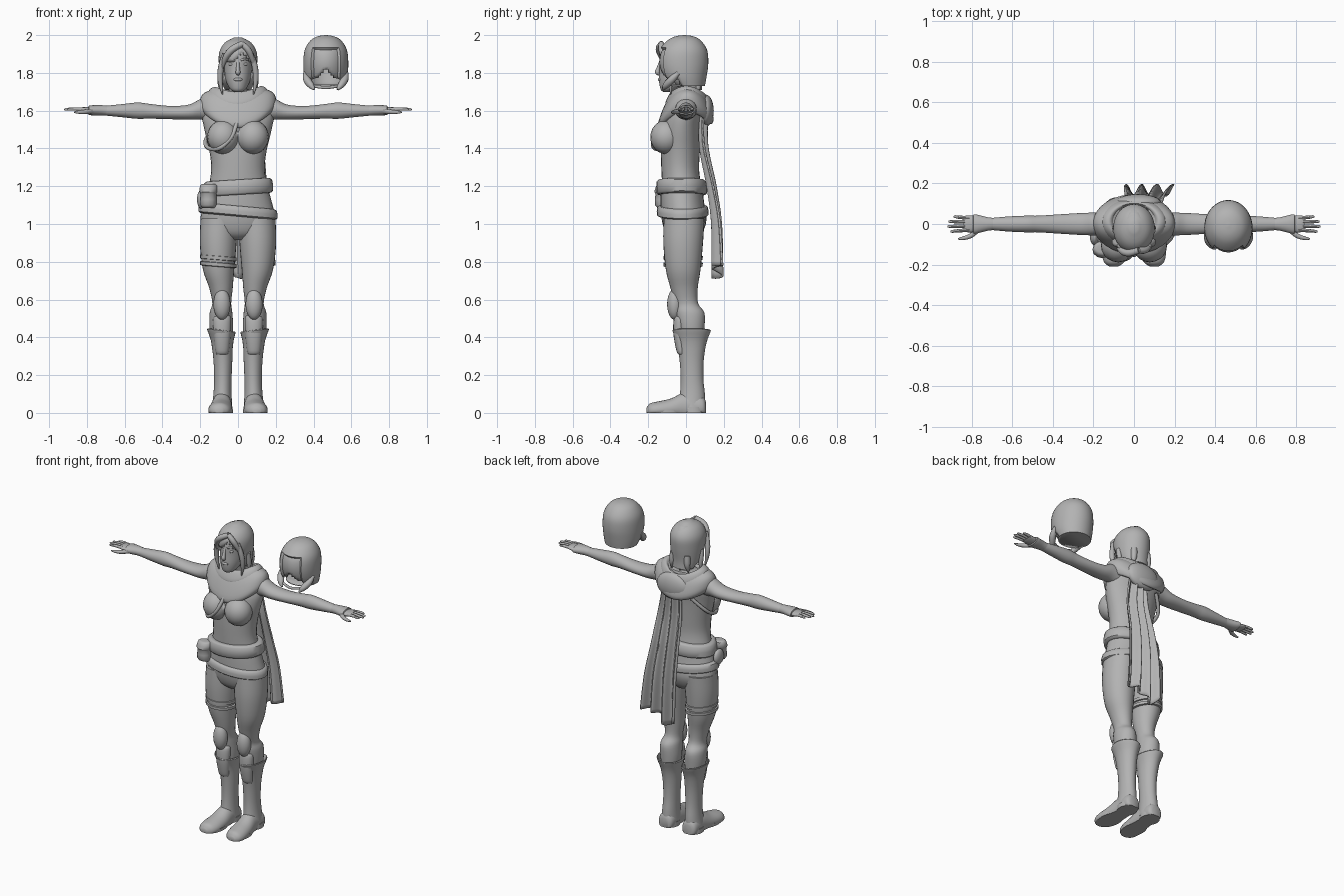
import bpy, bmesh, math
from mathutils import Vector

grey = bpy.data.materials.new("plain_grey")
grey.diffuse_color = (0.45, 0.45, 0.45, 1)


def finish(name, bm, mirror=False, thick=0, angle=45):
    bmesh.ops.recalc_face_normals(bm, faces=bm.faces)
    me = bpy.data.meshes.new(name)
    bm.to_mesh(me)
    bm.free()
    me.materials.append(grey)
    me.shade_smooth()
    me.set_sharp_from_angle(angle=math.radians(angle))
    ob = bpy.data.objects.new(name, me)
    bpy.context.collection.objects.link(ob)
    if thick:
        m = ob.modifiers.new("thickness", 'SOLIDIFY')
        m.thickness = thick
    if mirror:
        ob.modifiers.new("mirror", 'MIRROR')
    return ob


def spline(rows, steps=4):
    """Catmull-Rom through tuples of numbers."""
    rows = [Vector(r) for r in rows]
    out = []
    for i in range(len(rows) - 1):
        a, b, c, d = rows[max(i - 1, 0)], rows[i], rows[i + 1], rows[min(i + 2, len(rows) - 1)]
        for k in range(steps):
            t = k / steps
            out.append(0.5 * (2 * b + (c - a) * t + (2 * a - 5 * b + 4 * c - d) * t * t
                              + (3 * b - a - 3 * c + d) * t ** 3))
    return out + [rows[-1]]


def loft(name, rings, axis='z', n=28, cap=True, warp=None, edit=None, steps=4, **kw):
    """Elliptical rings: (position on axis, centre a, centre b, radius a, radius b)."""
    bm = bmesh.new()
    loops = []
    for t, ca, cb, ra, rb in spline(rings, steps):
        loop = []
        for i in range(n):
            w = 2 * math.pi * i / n
            a, b = ca + ra * math.cos(w), cb + rb * math.sin(w)
            co = Vector({'z': (a, b, t), 'x': (t, a, b), 'y': (a, t, b)}[axis])
            if warp:
                warp(co)
            loop.append(bm.verts.new(co))
        loops.append(loop)
    for p, q in zip(loops, loops[1:]):
        for i in range(n):
            j = (i + 1) % n
            bm.faces.new((p[i], p[j], q[j], q[i]))
    if cap:
        bm.faces.new(loops[0])
        bm.faces.new(loops[-1])
    if edit:
        bmesh.ops.recalc_face_normals(bm, faces=bm.faces)
        edit(bm)
    return finish(name, bm, **kw)


def ball(name, pos, size, **kw):
    bm = bmesh.new()
    bmesh.ops.create_uvsphere(bm, u_segments=20, v_segments=12, radius=1)
    for v in bm.verts:
        v.co = Vector(pos) + v.co * Vector(size)
    return finish(name, bm, **kw)


def tube(name, pts, n=10, **kw):
    """Round sweep through (x, y, z, radius)."""
    bm = bmesh.new()
    path = spline(pts, 5)
    loops = []
    for i, p in enumerate(path):
        d = (path[min(i + 1, len(path) - 1)] - path[max(i - 1, 0)]).to_3d().normalized()
        u = d.cross(Vector((0.31, 0.9, 0.2))).normalized()
        v = d.cross(u)
        loops.append([bm.verts.new(p.to_3d() + p[3] * (u * math.cos(w) + v * math.sin(w)))
                      for w in (2 * math.pi * k / n for k in range(n))])
    for p, q in zip(loops, loops[1:]):
        for i in range(n):
            bm.faces.new((p[i], p[(i + 1) % n], q[(i + 1) % n], q[i]))
    bm.faces.new(loops[0])
    bm.faces.new(loops[-1])
    return finish(name, bm, **kw)


def tilt(slope, x0=0):
    def f(co):
        co.z += slope * (co.x - x0)
    return f


# torso, bust and hips
loft("torso", [(1.18, 0, -.02, .16, .105), (1.28, 0, -.03, .142, .1), (1.38, 0, -.03, .15, .103),
               (1.5, 0, -.025, .178, .105), (1.58, 0, -.01, .19, .1), (1.65, 0, .01, .17, .08),
               (1.69, 0, .02, .09, .06)])
ball("bust", (.078, -.105, 1.46), (.085, .084, .09), mirror=True)
loft("hips", [(1.22, 0, -.025, .15, .11), (1.12, 0, -.02, .178, .115), (1.02, 0, -.01, .198, .118),
              (.95, 0, -.01, .16, .095), (.915, 0, -.005, .05, .06)])

# belts, pouch and straps
loft("upper_belt", [(1.155, 0, -.022, .165, .12), (1.165, 0, -.022, .186, .134), (1.225, 0, -.025, .18, .13),
                    (1.235, 0, -.025, .155, .115)], warp=tilt(.06), steps=2)
loft("lower_belt", [(1.04, 0, -.018, .19, .12), (1.048, 0, -.018, .21, .136), (1.088, 0, -.018, .205, .134),
                    (1.096, 0, -.018, .185, .12)], warp=tilt(-.09), steps=2)
loft("pouch", [(1.085, -.155, -.125, .03, .02), (1.1, -.157, -.128, .042, .036), (1.16, -.157, -.126, .042, .036),
               (1.17, -.157, -.126, .048, .042), (1.205, -.155, -.12, .045, .036), (1.212, -.155, -.12, .03, .02)],
     n=12, steps=2)
ball("side_pouch", (-.195, -.06, 1.13), (.022, .045, .05))
tube("chest_strap", [(-.1, .085, 1.54, .011), (-.168, .02, 1.45, .011), (-.16, -.075, 1.405, .011),
                     (-.1, -.165, 1.4, .011), (-.035, -.17, 1.46, .011), (-.005, -.135, 1.54, .011)])
for z in (.82, .785):
    loft("thigh_band", [(z - .012, -.104, -.015, .086, .094), (z - .009, -.104, -.015, .096, .103),
                        (z + .009, -.104, -.015, .097, .104), (z + .012, -.104, -.015, .086, .094)],
         warp=tilt(-.08, -.1), steps=1)

# arms, cuffs and hands
loft("arm", [(.12, .0, 1.6, .055, .06), (.19, .0, 1.608, .056, .056), (.26, .0, 1.592, .054, .04),
             (.36, .0, 1.59, .048, .035), (.47, .0, 1.597, .041, .039), (.53, .0, 1.6, .041, .043),
             (.62, .0, 1.6, .037, .034), (.72, 0, 1.6, .028, .024), (.76, 0, 1.6, .026, .02)], 'x', mirror=True)
loft("glove_cuff", [(.69, 0, 1.6, .03, .026), (.72, 0, 1.602, .033, .027), (.765, 0, 1.602, .044, .027),
                    (.79, 0, 1.602, .048, .024), (.792, 0, 1.602, .03, .014)], 'x', mirror=True, steps=2)
loft("palm", [(.74, 0, 1.6, .026, .018), (.79, 0, 1.602, .04, .017), (.825, .001, 1.605, .041, .013),
              (.84, .001, 1.606, .034, .008)], 'x', mirror=True)
for i, tip in enumerate((.89, .915, .92, .905)):
    y = .033 - .022 * i
    loft("finger", [(.81, y * .9, 1.606, .009, .01), (.86, y, 1.609, .0085, .009), (tip - .01, y * 1.1, 1.607, .007, .007),
                    (tip, y * 1.1, 1.606, .003, .003)], 'x', n=8, mirror=True, steps=2)
tube("thumb", [(.77, -.03, 1.597, .013), (.805, -.058, 1.594, .012), (.84, -.07, 1.592, .009), (.868, -.073, 1.592, .004)],
     mirror=True)

# legs, knee pads and boots
loft("leg", [(1.03, .1, -.01, .098, .108), (.9, .105, -.015, .097, .105), (.76, .103, -.015, .083, .092),
             (.66, .09, -.01, .062, .072), (.58, .086, .002, .05, .062), (.53, .09, .02, .06, .077),
             (.45, .088, .028, .062, .07), (.35, .084, .03, .048, .06)], mirror=True)
ball("knee_pad", (.085, -.06, .575), (.045, .04, .082), mirror=True)
loft("boot", [(.33, .082, .03, .045, .06), (.43, .088, .03, .066, .093), (.436, .088, .03, .075, .101),
              (.425, .088, .03, .073, .098), (.37, .084, .03, .058, .078), (.28, .08, .03, .05, .064),
              (.18, .08, .032, .046, .06), (.1, .082, .034, .048, .066), (.02, .085, .03, .055, .073)],
     warp=lambda co: tilt(.12, .088)(co) if co.z > .36 else None, mirror=True, steps=3)
loft("boot_tongue", [(.31, .084, -.02, .03, .02), (.33, .084, -.025, .036, .026), (.42, .084, -.035, .045, .032),
                     (.5, .084, -.03, .047, .034), (.52, .084, -.025, .03, .02)], n=16, mirror=True)


def grounded(co):
    co.z = max(co.z, 0)


loft("foot", [(.105, .085, .02, .03, .04), (.085, .085, .03, .05, .06), (0, .085, .03, .053, .08),
              (-.08, .09, .02, .061, .056), (-.15, .095, .015, .062, .045), (-.19, .098, .012, .048, .038),
              (-.21, .1, .01, .02, .015)], 'y', warp=grounded, mirror=True)
loft("sole_front", [(0, .091, -.11, .064, .098), (.018, .091, -.11, .064, .098)], steps=1, mirror=True)
loft("heel", [(0, .086, .04, .058, .065), (.03, .086, .04, .057, .064)], steps=1, mirror=True)

# neck, head and face
loft("neck", [(1.62, 0, .02, .07, .06), (1.68, 0, .005, .05, .05), (1.76, 0, -.02, .048, .055)])
loft("head", [(1.7, 0, -.1, .02, .022), (1.715, 0, -.09, .042, .045), (1.76, 0, -.055, .065, .088),
              (1.82, 0, -.035, .077, .106), (1.88, 0, -.027, .083, .112), (1.94, 0, -.02, .075, .1),
              (1.975, 0, -.01, .04, .06)])
tube("nose", [(0, -.134, 1.86, .008), (0, -.146, 1.825, .01), (0, -.151, 1.803, .013), (0, -.14, 1.793, .008)])
ball("lips", (0, -.137, 1.765), (.024, .012, .01))
ball("eye", (.034, -.121, 1.846), (.018, .012, .009), mirror=True)
tube("brow", [(.012, -.136, 1.866, .005), (.035, -.128, 1.873, .006), (.06, -.105, 1.866, .004)], mirror=True)


# hair cap open at the face, with loose locks
def open_face(bm):
    gone = []
    for f in bm.faces:
        c = f.calc_center_median()
        if c.y < -.07 and c.z < 1.915 - 1.2 * abs(c.x - .02):
            gone.append(f)
        elif c.y < -.085 and c.z < 1.86:
            gone.append(f)
    bmesh.ops.delete(bm, geom=gone, context='FACES')


loft("hair", [(1.71, 0, .03, .07, .055), (1.76, 0, -.005, .09, .09), (1.84, 0, -.02, .101, .115),
              (1.91, 0, -.022, .099, .118), (1.96, 0, -.02, .07, .085), (1.988, 0, -.015, .02, .025)],
     n=40, edit=open_face, thick=.012)
tube("side_lock", [(.07, -.105, 1.9, .014), (.09, -.095, 1.83, .016), (.094, -.085, 1.76, .014), (.082, -.08, 1.685, .003)],
     mirror=True)
tube("rear_lock", [(.092, -.03, 1.82, .016), (.094, -.02, 1.75, .015), (.09, -.015, 1.67, .003)], mirror=True)
tube("fringe_right", [(.025, -.13, 1.955, .016), (-.03, -.143, 1.925, .018), (-.066, -.125, 1.88, .016), (-.083, -.1, 1.82, .004)])
tube("fringe_left", [(.02, -.13, 1.955, .015), (.055, -.128, 1.92, .017), (.08, -.105, 1.86, .012), (.088, -.09, 1.82, .004)])
for x in (-.05, 0, .05):
    tube("nape_lock", [(x, .06, 1.8, .02), (x * 1.1, .065, 1.74, .018), (x * 1.2, .06, 1.69, .003)])


# draped cowl, dipping at front and back
def drape(co):
    co.z -= (.085 if co.y < 0 else .07) * (co.y / .135) ** 2 - .02 * co.x


loft("cowl", [(1.59, 0, 0, .175, .12), (1.6, 0, -.002, .19, .138), (1.64, 0, 0, .203, .146), (1.69, 0, .008, .188, .12),
              (1.715, 0, .012, .13, .09), (1.7, 0, .012, .09, .07), (1.66, 0, .012, .07, .055)],
     n=40, warp=drape, cap=False)
loft("cowl_fold", [(1.65, 0, .01, .14, .1), (1.69, 0, .008, .16, .118), (1.72, 0, .012, .145, .105),
                   (1.725, 0, .014, .115, .088), (1.68, 0, .012, .09, .07)], n=40, warp=drape, cap=False)
ball("hood_back", (.02, .105, 1.6), (.115, .042, .085))

# cape hanging from the left side of the back: centre line (y, left x, right x, z)
bm = bmesh.new()
grid = []
for y, x0, x1, z in spline([(.11, -.02, .1, 1.62), (.105, -.035, .135, 1.42), (.145, -.045, .155, 1.2),
                            (.17, -.05, .18, 1.0), (.172, -.05, .2, .75)], 6):
    drop = (1.62 - z) / .87
    row = []
    for i in range(41):
        u = i / 40
        fold = (.012 + .014 * drop) * math.sin(u * 6.5 * math.pi + .6)
        hem = drop ** 6 * (.03 - .07 * math.exp(-((u - .25) / .22) ** 2))
        row.append(bm.verts.new((x0 + (x1 - x0) * u, y + fold - .03 * (1 - drop) * abs(2 * u - 1) ** 2, z + hem)))
    grid.append(row)
for p, q in zip(grid, grid[1:]):
    for i in range(40):
        bm.faces.new((p[i], p[i + 1], q[i + 1], q[i]))
finish("cape", bm, thick=.012)

# spare open-jaw helmet floating beside the head
HX = .465


def face_plate(bm):
    pick = lambda test: [f for f in bm.faces if test(f.calc_center_median())]
    bmesh.ops.delete(bm, geom=pick(lambda c: c.y < -.03 and c.z < 1.765 + max(0, .05 - abs(c.x - HX))), context='FACES')
    plate = pick(lambda c: c.y < -.05 and abs(c.x - HX) < .075 and c.z < 1.93)
    bmesh.ops.inset_region(bm, faces=plate, thickness=.006, depth=-.014, use_boundary=False)


loft("helmet", [(1.73, HX, .005, .1, .095), (1.78, HX, -.013, .114, .122), (1.85, HX, -.018, .119, .136),
                (1.92, HX, -.015, .112, .127), (1.97, HX, -.01, .083, .09), (1.993, HX, -.008, .045, .05),
                (2.0, HX, -.008, .005, .005)], n=44, edit=face_plate, thick=.008)
for s in (-1, 1):
    tube("helmet_cheek", [(HX + s * .108, -.04, 1.8, .012), (HX + s * .1, -.075, 1.765, .02),
                          (HX + s * .08, -.105, 1.735, .018), (HX + s * .062, -.12, 1.712, .006)])
tube("helmet_chin_strap", [(HX - .065, -.105, 1.73, .008), (HX, -.12, 1.722, .008), (HX + .065, -.105, 1.73, .008)])
